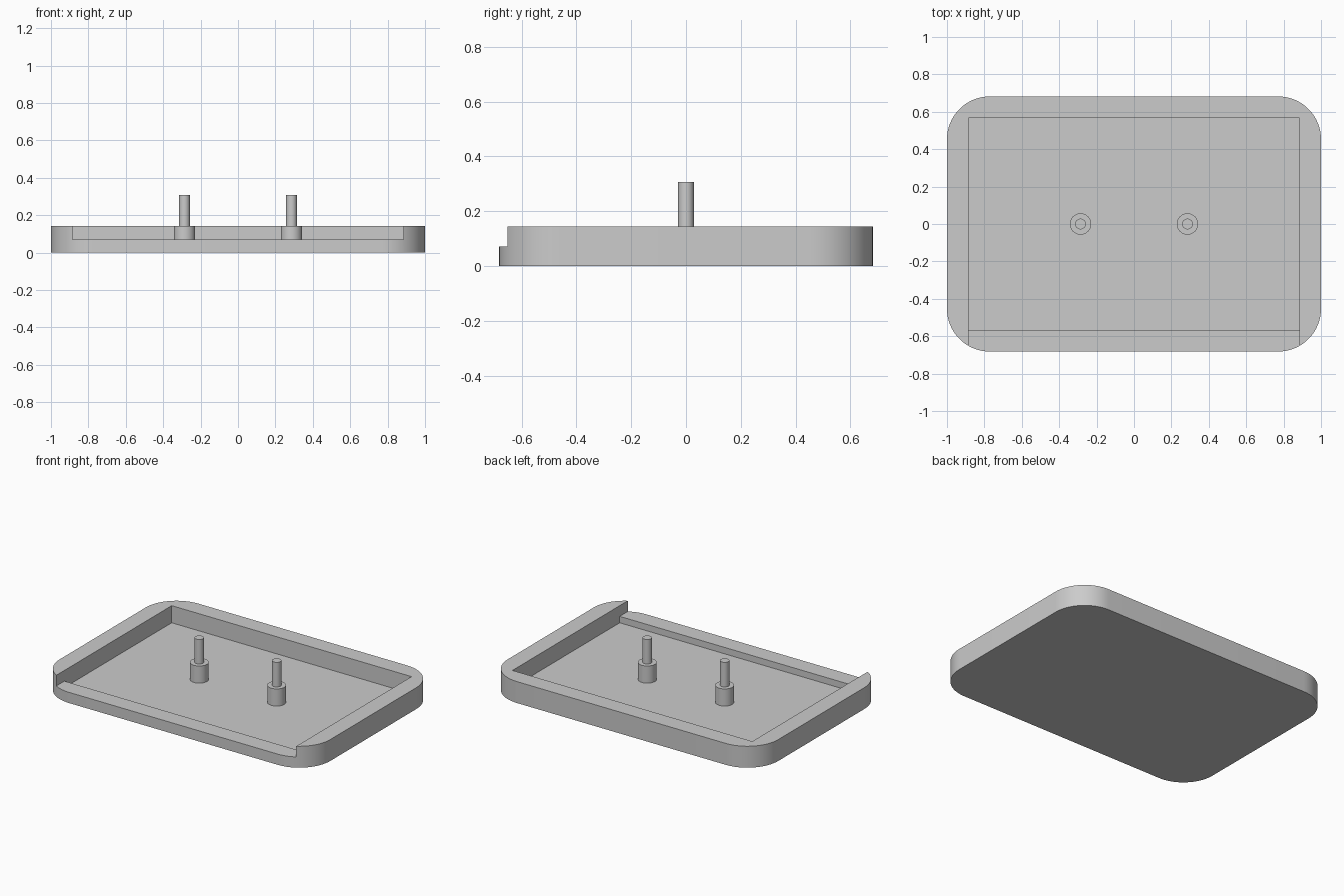
import bpy, bmesh, math

# Remove the default cube
cube = bpy.data.objects.get("Cube")
if cube:
    bpy.data.objects.remove(cube, do_unlink=True)

HALF_X, HALF_Y, HEIGHT = 1.0, 0.682, 0.143
CORNER = 0.229
INNER_X, INNER_Y = 0.886, 0.566
FLOOR, LIP = 0.0286, 0.0714
POST_X = 0.286

grey = bpy.data.materials.new("plain grey")
grey.use_nodes = True
grey.diffuse_color = (0.6, 0.6, 0.6, 1)
grey.node_tree.nodes["Principled BSDF"].inputs["Base Color"].default_value = (0.6, 0.6, 0.6, 1)


def extrude(name, outline, z0, z1):
    """Solid prism from a counter-clockwise outline."""
    bm = bmesh.new()
    base = bm.faces.new([bm.verts.new((x, y, z0)) for x, y in outline])
    top = bmesh.ops.extrude_face_region(bm, geom=[base])["geom"]
    bmesh.ops.translate(bm, vec=(0, 0, z1 - z0),
                        verts=[g for g in top if isinstance(g, bmesh.types.BMVert)])
    bmesh.ops.recalc_face_normals(bm, faces=bm.faces)
    return finish(name, bm)


def finish(name, bm):
    mesh = bpy.data.meshes.new(name)
    bm.to_mesh(mesh)
    bm.free()
    mesh.materials.append(grey)
    obj = bpy.data.objects.new(name, mesh)
    bpy.context.collection.objects.link(obj)
    return obj


def select(obj):
    bpy.ops.object.select_all(action="DESELECT")
    obj.select_set(True)
    bpy.context.view_layer.objects.active = obj


def smooth(obj):
    select(obj)
    bpy.ops.object.shade_smooth_by_angle(angle=math.radians(30))


def rectangle(x0, x1, y0, y1):
    return [(x0, y0), (x1, y0), (x1, y1), (x0, y1)]


def rounded_rectangle(hx, hy, r, steps=16):
    points = []
    for i, (sx, sy) in enumerate([(1, 1), (-1, 1), (-1, -1), (1, -1)]):
        for s in range(steps + 1):
            a = (i + s / steps) * math.pi / 2
            points.append((sx * (hx - r) + r * math.cos(a), sy * (hy - r) + r * math.sin(a)))
    return points


# Tray body, hollowed out, with the front wall lowered to a lip
tray = extrude("tray", rounded_rectangle(HALF_X, HALF_Y, CORNER), 0, HEIGHT)
cutters = [
    extrude("cavity_cutter", rectangle(-INNER_X, INNER_X, -INNER_Y, INNER_Y), FLOOR, 0.4),
    extrude("front_cutter", rectangle(-INNER_X, INNER_X, -1, 0), LIP, 0.4),
]
for cutter in cutters:
    cutter.hide_render = True
    cut = tray.modifiers.new("cut", "BOOLEAN")
    cut.operation = "DIFFERENCE"
    cut.solver = "EXACT"
    cut.object = cutter
    select(tray)
    bpy.ops.object.modifier_apply(modifier=cut.name)
    bpy.data.objects.remove(cutter, do_unlink=True)
smooth(tray)

# Stepped posts: wide boss below, thin pin above, turned from one profile
STEPS = [(0.057, FLOOR), (0.057, HEIGHT), (0.0286, HEIGHT), (0.0286, 0.307), (0, 0.307)]
for side, x in (("left", POST_X), ("right", -POST_X)):
    bm = bmesh.new()
    verts = [bm.verts.new((r, 0, z)) for r, z in STEPS]
    edges = [bm.edges.new(pair) for pair in zip(verts, verts[1:])]
    bmesh.ops.spin(bm, geom=verts + edges, cent=(0, 0, 0), axis=(0, 0, 1),
                   angle=math.tau, steps=40)
    bmesh.ops.remove_doubles(bm, verts=bm.verts, dist=0.0001)
    bmesh.ops.recalc_face_normals(bm, faces=bm.faces)
    post = finish(side + "_post", bm)
    post.location.x = x
    smooth(post)
